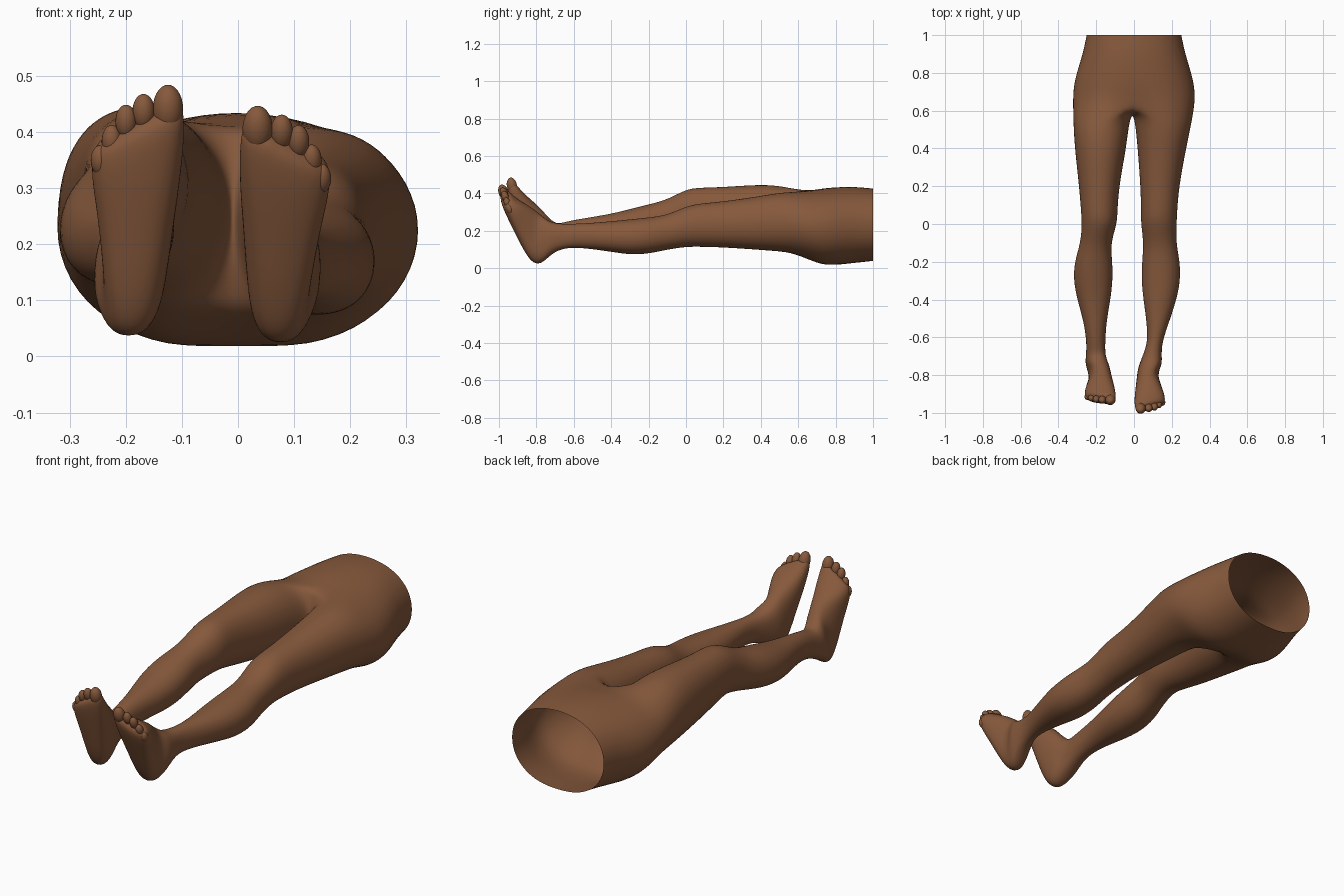
import bpy, bmesh
from math import sin, cos, pi, radians, copysign
from mathutils import Vector, Matrix

if "Cube" in bpy.data.objects:
    bpy.data.objects.remove(bpy.data.objects["Cube"])

M = 8            # segments in half a ring
FIT = 1.026      # offsets the shrinkage of subdivision

skin = bpy.data.materials.new("skin")
skin.diffuse_color = (0.24, 0.10, 0.045, 1)
skin.use_nodes = True
skin.node_tree.nodes["Principled BSDF"].inputs["Base Color"].default_value = skin.diffuse_color

# pelvis rings: y, half width, bottom z, top z, cleft depth below, cleft depth above
PELVIS = [(1.0, .25, .035, .425, .006, 0), (.9, .27, .022, .435, .01, 0),
          (.8, .303, .006, .432, .016, 0), (.72, .32, .003, .43, .025, .008),
          (.645, .322, .03, .43, .045, .03)]

# leg rings: y, inner x, outer x, bottom z, top z
RIGHT = [(.53, .008, .303, .088, .408), (.4, .02, .275, .098, .385),
         (.2, .035, .238, .112, .355), (.07, .038, .228, .115, .345),
         (0, .037, .225, .115, .33), (-.1, .052, .222, .10, .283),
         (-.2, .043, .243, .077, .27), (-.3, .04, .245, .072, .26),
         (-.4, .05, .225, .088, .25), (-.52, .068, .185, .105, .24),
         (-.63, .073, .147, .113, .235)]
LEFT = [(.53, .028, .32, .10, .437), (.4, .042, .313, .12, .448),
        (.2, .08, .29, .15, .432), (.07, .088, .28, .18, .43),
        (0, .09, .275, .185, .422), (-.1, .125, .282, .165, .365),
        (-.2, .115, .315, .14, .34), (-.3, .113, .32, .125, .315),
        (-.4, .125, .30, .125, .29), (-.52, .147, .265, .13, .27),
        (-.63, .153, .25, .122, .252)]

# foot rings: sole y, sole z, instep y, instep z, inner x, outer x, toe-line skew
FOOT = [(-.70, .09, -.70, .238, .045, .146, 0), (-.74, .055, -.74, .255, .03, .148, 0),
        (-.78, .02, -.765, .275, .02, .133, 0), (-.825, .03, -.79, .295, .016, .128, 0),
        (-.87, .10, -.815, .315, .012, .138, 0), (-.91, .18, -.845, .335, .008, .15, 0),
        (-.95, .26, -.885, .36, .003, .163, .15), (-.98, .325, -.925, .385, .004, .163, .35),
        (-.992, .37, -.95, .405, .012, .153, .6)]

# toes: x, z, radius
TOES = [(.035, .405, .027), (.078, .40, .02), (.108, .383, .019),
        (.131, .35, .018), (.149, .317, .017)]

# per side: mirror sign, leg rings, foot shift, foot splay, foot lean
SIDES = [(1, RIGHT, 0, 0, 0), (-1, LEFT, .118, -.075, radians(9))]


def unit(angle, n):
    """Point on a unit superellipse."""
    c, s = cos(angle), sin(angle)
    return (copysign(abs(c) ** (2 / n), c) if abs(c) > 1e-6 else 0,
            copysign(abs(s) ** (2 / n), s) if abs(s) > 1e-6 else 0)


def ring_points(yb, zb, yt, zt, x0, x1, skew=0, n=2.15):
    pts = []
    for k in range(2 * M):
        c, s = unit(-pi / 2 + pi * k / M, n)
        dx = (x1 - x0) / 2 * c * FIT
        pts.append(Vector(((x0 + x1) / 2 + dx,
                           (yb + yt) / 2 + (yt - yb) / 2 * s * FIT + skew * dx * .4,
                           (zb + zt) / 2 + (zt - zb) / 2 * s * FIT - skew * dx * .9)))
    return pts


def place_foot(p, side):
    """Carry a point of the right foot to the given side."""
    sign, _, shift, splay, lean = side
    y, z = p.y + .76, p.z - .14
    up = .006 if sign < 0 else 0
    return Vector((sign * (p.x + shift + splay * (p.z - .03)),
                   -.76 + y * cos(lean) + z * sin(lean),
                   .14 + up + z * cos(lean) - y * sin(lean)))


def bridge(bm, a, b, closed):
    n = len(a)
    for i in range(n if closed else n - 1):
        j = (i + 1) % n
        bm.faces.new((a[i], a[j], b[j], b[i]))


def finish(bm, name, levels):
    bmesh.ops.recalc_face_normals(bm, faces=bm.faces)
    for f in bm.faces:
        f.smooth = True
    me = bpy.data.meshes.new(name)
    bm.to_mesh(me)
    bm.free()
    me.materials.append(skin)
    ob = bpy.data.objects.new(name, me)
    bpy.context.collection.objects.link(ob)
    if levels:
        mod = ob.modifiers.new("smooth", 'SUBSURF')
        mod.levels = mod.render_levels = levels
    return ob


# pelvis shell, open at the waist
bm = bmesh.new()
last = {}
for y, w, z0, z1, low, high in PELVIS:
    mid, h = (z0 + z1) / 2, (z1 - z0) / 2 * FIT
    bottom = bm.verts.new((-.005, y, mid - h + low))
    top = bm.verts.new((-.005, y, mid + h - high))
    for sign in (1, -1):
        arc = []
        for k in range(1, M):
            c, s = unit(-pi / 2 + pi * k / M, 2.15)
            arc.append(bm.verts.new((sign * w * c * FIT, y, mid + h * s)))
        half = [bottom] + arc + [top]
        if sign in last:
            bridge(bm, last[sign], half, False)
        last[sign] = half

# crotch saddle shared by both legs
crotch = [bm.verts.new((-.008, .645 - .055 * sin(pi * k / M), .40 - .325 * k / M))
          for k in range(1, M)]

# legs and feet
for side in SIDES:
    sign = side[0]
    prev = last[sign] + crotch
    for y, x0, x1, z0, z1 in side[1]:
        ring = [bm.verts.new((sign * p.x, p.y, p.z))
                for p in ring_points(y, z0, y, z1, x0, x1)]
        bridge(bm, prev, ring, True)
        prev = ring
    for row in FOOT:
        ring = [bm.verts.new(place_foot(p, side)) for p in ring_points(*row, n=2.5)]
        bridge(bm, prev, ring, True)
        prev = ring
    bm.faces.new(prev)
finish(bm, "legs", 2)

# toes
for side, name in zip(SIDES, ("right_toes", "left_toes")):
    bm = bmesh.new()
    for x, z, r in TOES:
        centre = place_foot(Vector((x, -.975 + (.405 - z) * .35, z)), side)
        mat = (Matrix.Translation(centre) @ Matrix.Rotation(radians(20) - side[4], 4, 'X')
               @ Matrix.Diagonal((r, r * 1.0, r * 1.6, 1)))
        bmesh.ops.create_uvsphere(bm, u_segments=20, v_segments=14, radius=1, matrix=mat)
    finish(bm, name, 0)
